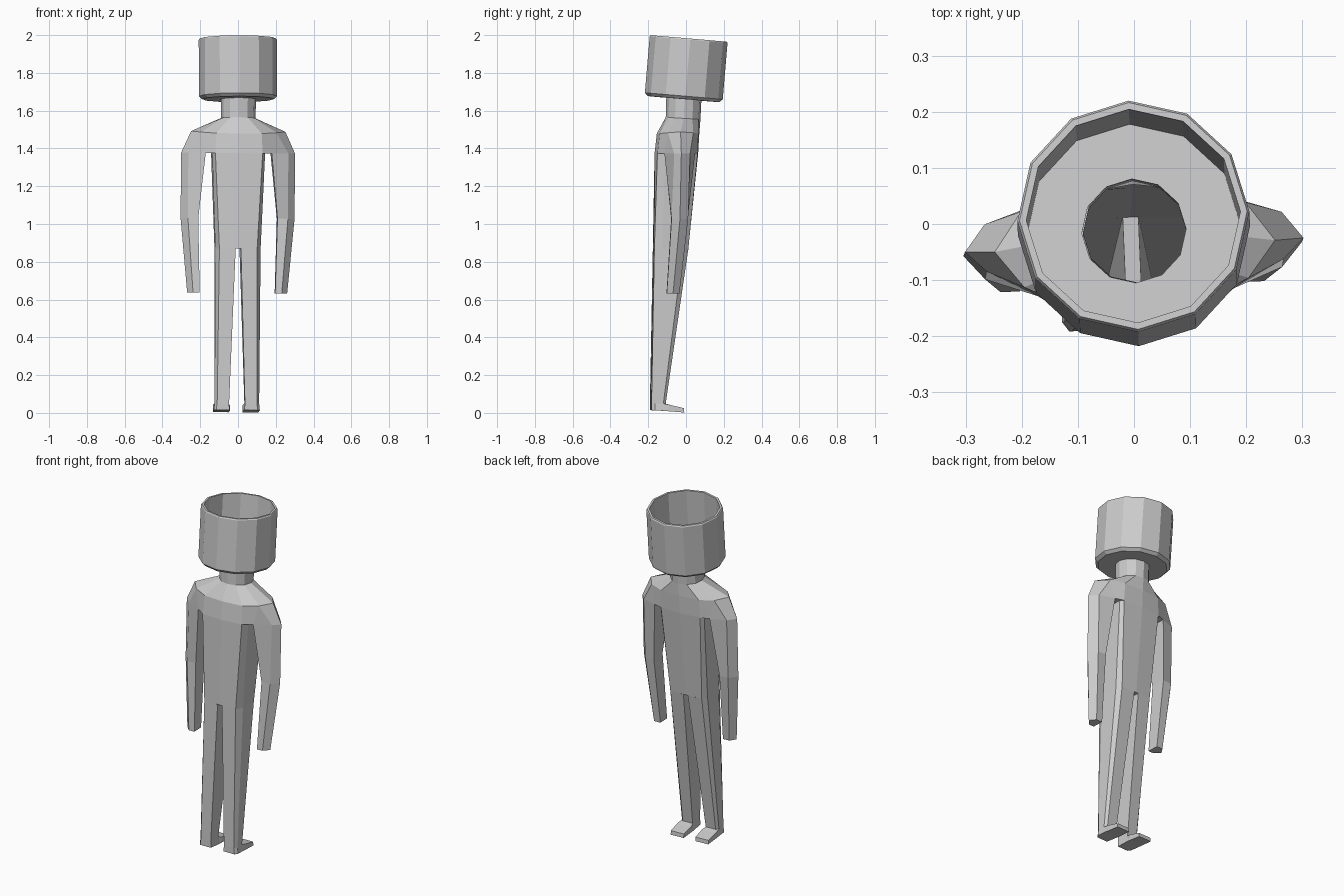
import bpy, bmesh, math
from mathutils import Matrix

if "Cube" in bpy.data.objects:
    bpy.data.objects.remove(bpy.data.objects["Cube"])

grey = bpy.data.materials.new("plain grey")
grey.diffuse_color = (0.6, 0.6, 0.6, 1)
grey.use_nodes = True
grey.node_tree.nodes["Principled BSDF"].inputs["Base Color"].default_value = grey.diffuse_color
YAW = 0.042


def finish(name, bm):
    bmesh.ops.remove_doubles(bm, verts=bm.verts, dist=0.0005)
    bmesh.ops.recalc_face_normals(bm, faces=bm.faces)
    me = bpy.data.meshes.new(name)
    bm.to_mesh(me)
    bm.free()
    me.materials.append(grey)
    ob = bpy.data.objects.new(name, me)
    bpy.context.collection.objects.link(ob)
    return ob


def ring(bm, pts):
    return [bm.verts.new(p) for p in pts]


def bridge(bm, a, b, closed=False):
    n = len(a)
    for i in range(n if closed else n - 1):
        j = (i + 1) % n
        bm.faces.new((a[i], a[j], b[j], b[i]))


# Body: right half, mirrored
bm = bmesh.new()
ANG = (-90, -60, -30, -30, 0, 30, 30, 60, 90)


def neck_ring(r, cy, z, tilt):
    pts = []
    for a in ANG:
        c, s = math.cos(math.radians(a)), math.sin(math.radians(a))
        pts.append((r * c, cy + r * s, z - tilt * r * s))
    return ring(bm, pts)


neck_top = neck_ring(0.093, -0.012, 1.665, 0.085)
neck_base = neck_ring(0.092, -0.016, 1.56, 0.06)
shoulder = ring(bm, [(x, y, z) for x, y, z in (
    (0, -.155, 1.48), (.12, -.145, 1.48), (.2, -.105, 1.485), (.2, -.105, 1.485),
    (.25, -.04, 1.49), (.2, .03, 1.485), (.2, .03, 1.485), (.12, .06, 1.48), (0, .07, 1.48))])
chest = ring(bm, [(x, y, 1.375) for x, y in (
    (0, -.167), (.125, -.157), (.175, -.122), (.265, -.074), (.302, -.038),
    (.265, .01), (.175, .04), (.125, .056), (0, .064))])
for a, b in ((neck_top, neck_base), (neck_base, shoulder), (shoulder, chest)):
    bridge(bm, a, b)

# Arm, down to the capped wrist
elbow = ring(bm, [(x, y, 1.03) for x, y in (
    (.21, -.088), (.265, -.088), (.302, -.045), (.265, .0), (.21, .0))])
wrist = ring(bm, [(x, y, .635) for x, y in (
    (.2, -.112), (.235, -.112), (.265, -.08), (.24, -.045), (.2, -.045))])
bridge(bm, chest[2:7], elbow, True)
bridge(bm, elbow, wrist, True)
bm.faces.new(wrist)

# Armpit and torso
pit = ring(bm, [(.14, -.115, 1.375), (.14, .038, 1.375)])
bm.faces.new((pit[0], chest[2], chest[6], pit[1]))
bm.faces.new((chest[1], chest[2], pit[0]))
bm.faces.new((chest[7], pit[1], chest[6]))
hip = ring(bm, [(x, y, .87) for x, y in (
    (0, -.174), (.1, -.172), (.12, -.13), (.12, -.02), (.1, .008), (0, .012))])
bridge(bm, [chest[0], chest[1], pit[0], pit[1], chest[7], chest[8]], hip)

# Crotch and leg
inner = ring(bm, [(.014, -.174, .87), (.014, .012, .87)])
bm.faces.new((hip[0], inner[0], inner[1], hip[5]))
thigh = [inner[0]] + hip[1:5] + [inner[1]]
ankle = ring(bm, [(x, y, z) for x, y, z in (
    (.042, -.187, .05), (.105, -.187, .05), (.118, -.17, .05),
    (.118, -.125, .05), (.105, -.112, .05), (.042, -.112, .05))])
bridge(bm, thigh, ankle, True)

# Foot: flared heel and a flat toe toward +y
sole = ring(bm, [(x, y, z) for x, y, z in (
    (.04, -.187, .015), (.11, -.187, .015), (.122, -.17, .015),
    (.122, -.105, .011), (.122, -.1, .01), (.034, -.1, .01))])
instep = ring(bm, [(.034, -.085, .042), (.122, -.085, .042)])
bridge(bm, ankle[:4], sole[:4])
bm.faces.new((ankle[5], ankle[0], sole[0], sole[5]))
bm.faces.new((ankle[4], ankle[5], instep[0], instep[1]))
bm.faces.new((ankle[3], ankle[4], instep[1]))
bm.faces.new((ankle[3], instep[1], sole[4], sole[3]))
bm.faces.new((ankle[5], sole[5], instep[0]))
bm.faces.new(sole)
toe = ring(bm, [(.037, -.016, .026), (.12, -.016, .026), (.12, -.014, .003), (.037, -.014, .003)])
bridge(bm, [instep[0], instep[1], sole[4], sole[5]], toe, True)
bm.faces.new(toe)

body = finish("body", bm)
mod = body.modifiers.new("mirror", 'MIRROR')
mod.use_axis = (True, False, False)
mod.use_clip = True
body.rotation_euler = (0, 0.009, YAW)
body.location.x = -0.0135

# Head: open twelve-sided cup with a hole in its floor
bm = bmesh.new()
profile = ((.093, 0), (.19, 0), (.207, .016), (.207, .315), (.203, .322),
           (.191, .322), (.191, .008), (.093, .008))
loops = [ring(bm, [(r * math.cos(k * math.pi / 6), r * math.sin(k * math.pi / 6), h)
                   for k in range(12)]) for r, h in profile]
for a, b in zip(loops, loops[1:] + loops[:1]):
    bridge(bm, a, b, True)
head = finish("head_cup", bm)
head.matrix_world = (Matrix.Translation((0, -.013, 1.661))
                     @ Matrix.Rotation(YAW, 4, 'Z') @ Matrix.Rotation(-.085, 4, 'X'))
